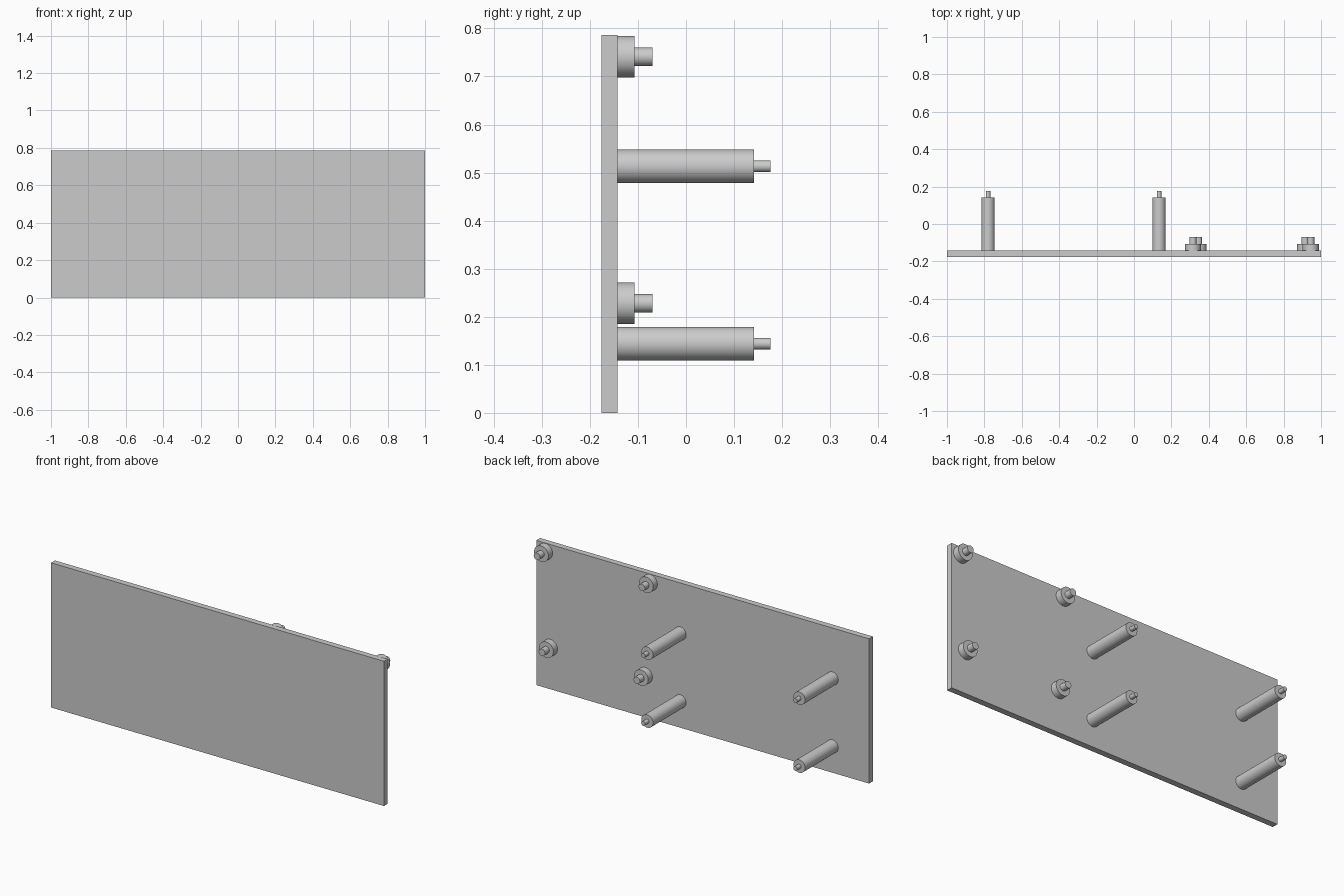
import bpy
import math

cube = bpy.data.objects.get("Cube")
if cube:
    bpy.data.objects.remove(cube, do_unlink=True)

# Single plain grey
grey = bpy.data.materials.new("plain_grey")
grey.use_nodes = True
color = (0.6, 0.6, 0.6, 1.0)
grey.diffuse_color = color
grey.node_tree.nodes["Principled BSDF"].inputs["Base Color"].default_value = color

PLATE_FRONT, PLATE_BACK = -0.176, -0.143
PLATE_HEIGHT = 0.786


def rod(name, x, z, radius, y0, y1):
    """Cylinder running along y from y0 to y1."""
    bpy.ops.mesh.primitive_cylinder_add(
        vertices=48, radius=radius, depth=y1 - y0,
        location=(x, (y0 + y1) / 2, z), rotation=(math.pi / 2, 0, 0))
    obj = bpy.context.object
    obj.name = name
    obj.data.materials.append(grey)
    bpy.ops.object.shade_smooth_by_angle(angle=math.radians(30))
    return obj


def stepped_peg(name, x, z, radius, shoulder, pin_radius, tip):
    """Wide body standing on the plate with a thin pin on its end."""
    rod(name + "_body", x, z, radius, PLATE_BACK, shoulder)
    rod(name + "_pin", x, z, pin_radius, shoulder, tip)


# Flat panel
bpy.ops.mesh.primitive_cube_add(
    size=1, location=(0, (PLATE_FRONT + PLATE_BACK) / 2, PLATE_HEIGHT / 2))
panel = bpy.context.object
panel.name = "panel"
panel.scale = (2, PLATE_BACK - PLATE_FRONT, PLATE_HEIGHT)
bpy.ops.object.transform_apply(location=False, rotation=False, scale=True)
panel.data.materials.append(grey)

# Long standoff posts in a two by two grid
for side, x in (("right", -0.78), ("left", 0.134)):
    for level, z in (("lower", 0.144), ("upper", 0.513)):
        stepped_peg(f"{level}_{side}_post", x, z, 0.035, 0.142, 0.012, 0.176)

# Short mounting bosses; the lower pair sits slightly closer together
for level, z, inner, outer in (("upper", 0.741, 0.315, 0.945),
                               ("lower", 0.228, 0.345, 0.915)):
    for side, x in (("inner", inner), ("outer", outer)):
        stepped_peg(f"{level}_{side}_boss", x, z, 0.043, -0.107, 0.019, -0.07)
